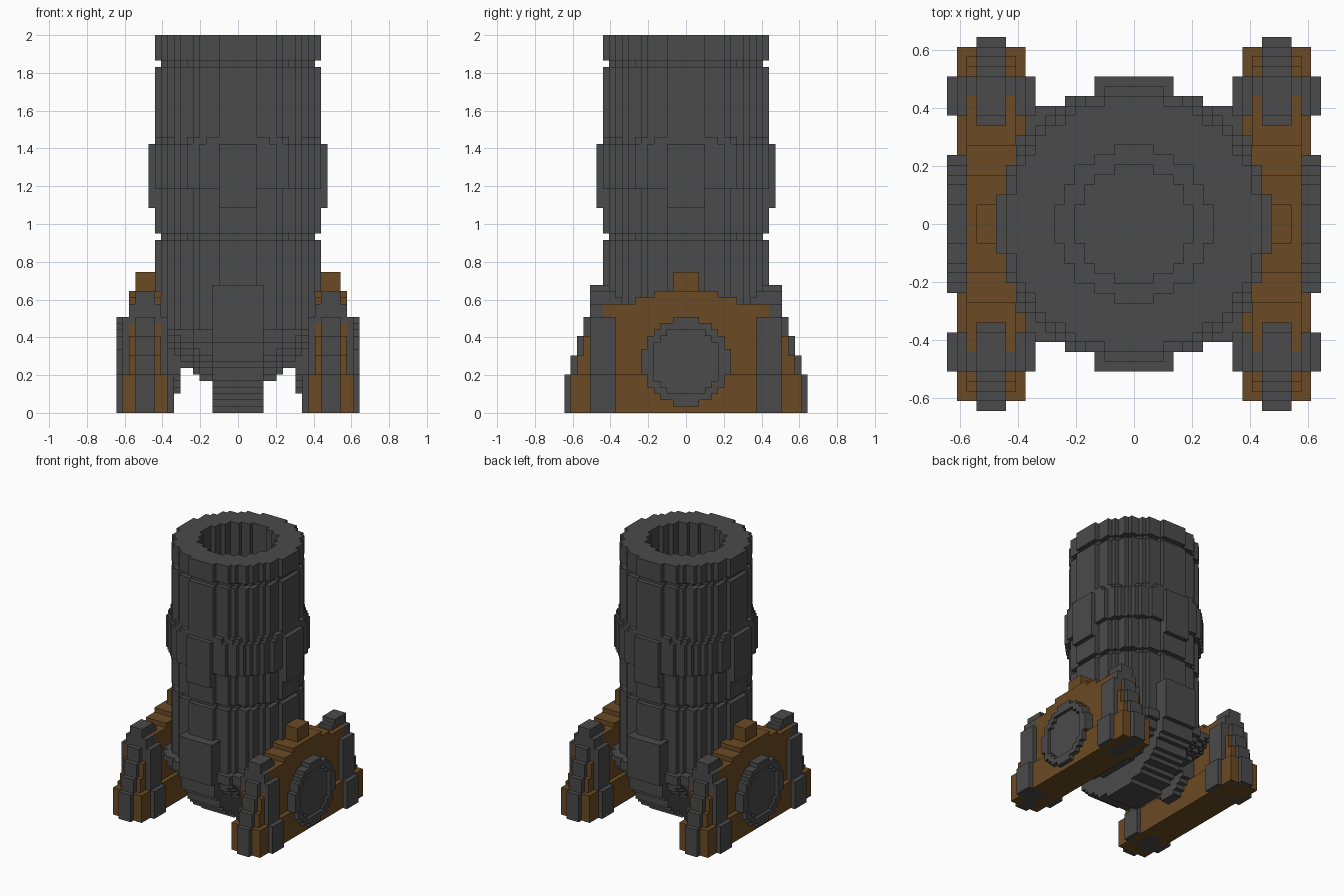
import bpy, bmesh, math

if "Cube" in bpy.data.objects:
    bpy.data.objects.remove(bpy.data.objects["Cube"])

U = 2 / 59  # size of one block step


def material(name, rgb):
    m = bpy.data.materials.new(name)
    m.diffuse_color = (*rgb, 1)
    m.use_nodes = True
    m.node_tree.nodes["Principled BSDF"].inputs["Base Color"].default_value = m.diffuse_color
    return m


IRON = material("dark_iron", (0.069, 0.069, 0.069))
WOOD = material("brown_wood", (0.147, 0.068, 0.017))


def disc(r, c=0):
    """Rows (low, high, left, right) of a stepped circle."""
    rows = []
    n = math.ceil(r)
    for j in range(-n, n):
        w = math.floor(math.sqrt(max(r * r - (j + 0.5) ** 2, 0)) + 0.5)
        if w > 0:
            rows.append((j + c, j + 1 + c, -w, w))
    return rows


def sym(*rows):
    return [(lo, hi, -w, w) for lo, hi, w in rows]


def bowl(w, bottom, top):
    """Rows of a stepped half-ellipse, round side down."""
    h = top - bottom
    return sym(*[(z, z + 1, max(1, round(w * math.sqrt(1 - ((top - z - 0.5) / h) ** 2))))
                 for z in range(bottom, top)])


def outline(rows):
    pts = []
    for lo, hi, a, b in rows:
        pts += [(b, lo), (b, hi)]
    for lo, hi, a, b in reversed(rows):
        pts += [(a, hi), (a, lo)]
    return [p for i, p in enumerate(pts) if p != pts[i - 1]]


def prism(bm, axis, start, end, rows, hole=None):
    """Extrude a stepped outline along an axis, optionally with a hole."""
    place = {'x': lambda p, d: (d, p[0], p[1]),
             'y': lambda p, d: (p[0], d, p[1]),
             'z': lambda p, d: (p[0], p[1], d)}[axis]
    normal = [float(axis == k) for k in 'xyz']
    caps = ([], [])
    for shape in [rows] + ([hole] if hole else []):
        pts = outline(shape)
        loops = [[bm.verts.new([v * U for v in place(p, d)]) for p in pts] for d in (start, end)]
        n = len(pts)
        for i in range(n):
            k = (i + 1) % n
            bm.faces.new((loops[0][i], loops[0][k], loops[1][k], loops[1][i]))
        for cap, loop in zip(caps, loops):
            cap.append(loop)
    for cap in caps:
        if hole:
            edges = [bm.edges.get((l[i - 1], l[i])) for l in cap for i in range(len(l))]
            bmesh.ops.triangle_fill(bm, edges=edges, use_beauty=True, normal=normal)
        else:
            bm.faces.new(cap[0])


def build(name, mat, prisms):
    bm = bmesh.new()
    for p in prisms:
        prism(bm, *p)
    bmesh.ops.recalc_face_normals(bm, faces=bm.faces)
    me = bpy.data.meshes.new(name)
    bm.to_mesh(me)
    bm.free()
    me.materials.append(mat)
    ob = bpy.data.objects.new(name, me)
    bpy.context.collection.objects.link(ob)


# Barrel: tube sections with two grooves, wide bore and narrower chamber
bore, chamber = disc(7.9), disc(5.9)
build("barrel", IRON, [
    ('z', 13, 20, disc(12.9)),
    ('z', 20, 27, disc(12.9), chamber),
    ('z', 27, 28, disc(11.9), chamber),
    ('z', 28, 54, disc(12.9), bore),
    ('z', 54, 55, disc(11.9), bore),
    ('z', 55, 59, disc(12.9), bore)])

# Reinforcing band with a longer plate on each of the four sides
plates = []
for s in (-1, 1):
    a, b = sorted((s * 12, s * 14))
    plates.append(('z', 32, 35, [(-3, 3, a, b)]))
    plates.append(('z', 32, 35, [(a, b, -3, 3)]))
build("barrel_band", IRON, [
    ('z', 35, 42, disc(13.9), bore),
    ('z', 42, 43, disc(13.4), bore)] + plates)

# Rounded breech, built as nested slabs
build("breech", IRON, [('x', -hx, hx, bowl(w, zb, 13)) for hx, w, zb in
                       ((6, 13, 5), (7, 13, 6), (9, 12, 7), (10, 12, 8), (11, 11, 9), (12, 9, 10))])

# Strap running under the breech
build("breech_strap", IRON, [('x', -4, 4, bowl(15, 0, 15) + sym((15, 20, 15)))])

for s, side in ((-1, "left"), (1, "right")):
    # Wooden cheek
    build(side + "_cheek", WOOD, [
        ('x', s * 11, s * 18, sym((0, 6, 18))),
        ('x', s * 12, s * 17, sym((6, 9, 17), (9, 12, 16), (12, 14, 15), (14, 17, 13),
                                  (17, 18, 8), (18, 19, 5))),
        ('x', s * 13, s * 16, sym((19, 22, 2)))])
    # Trunnion with raised rim
    build(side + "_trunnion", IRON, [
        ('x', s * 9, s * 12, disc(4.9, 8)),
        ('x', s * 17, s * 18.3, disc(6.9, 8)),
        ('x', s * 18.3, s * 19, disc(6.9, 8), disc(5.4, 8))])
    # Corner iron brackets: saddle across the cheek and strap along it
    for t, end in ((-1, "front"), (1, "back")):
        c = s * 14.5
        saddle = [(lo, hi, c - w, c + w) for lo, hi, w in
                  ((0, 6, 4.5), (6, 15, 3.5), (15, 17, 2.5), (17, 19, 1.5))]
        strap = [(lo, hi, *sorted((t * a, t * b))) for lo, hi, a, b in
                 ((0, 6, 10, 19), (6, 9, 10, 18), (9, 12, 10, 17), (12, 15, 10, 16),
                  (15, 18, 10, 15))]
        build(f"{side}_{end}_bracket", IRON, [
            ('y', t * 11, t * 15, saddle),
            ('x', s * 13, s * 16, strap)])
